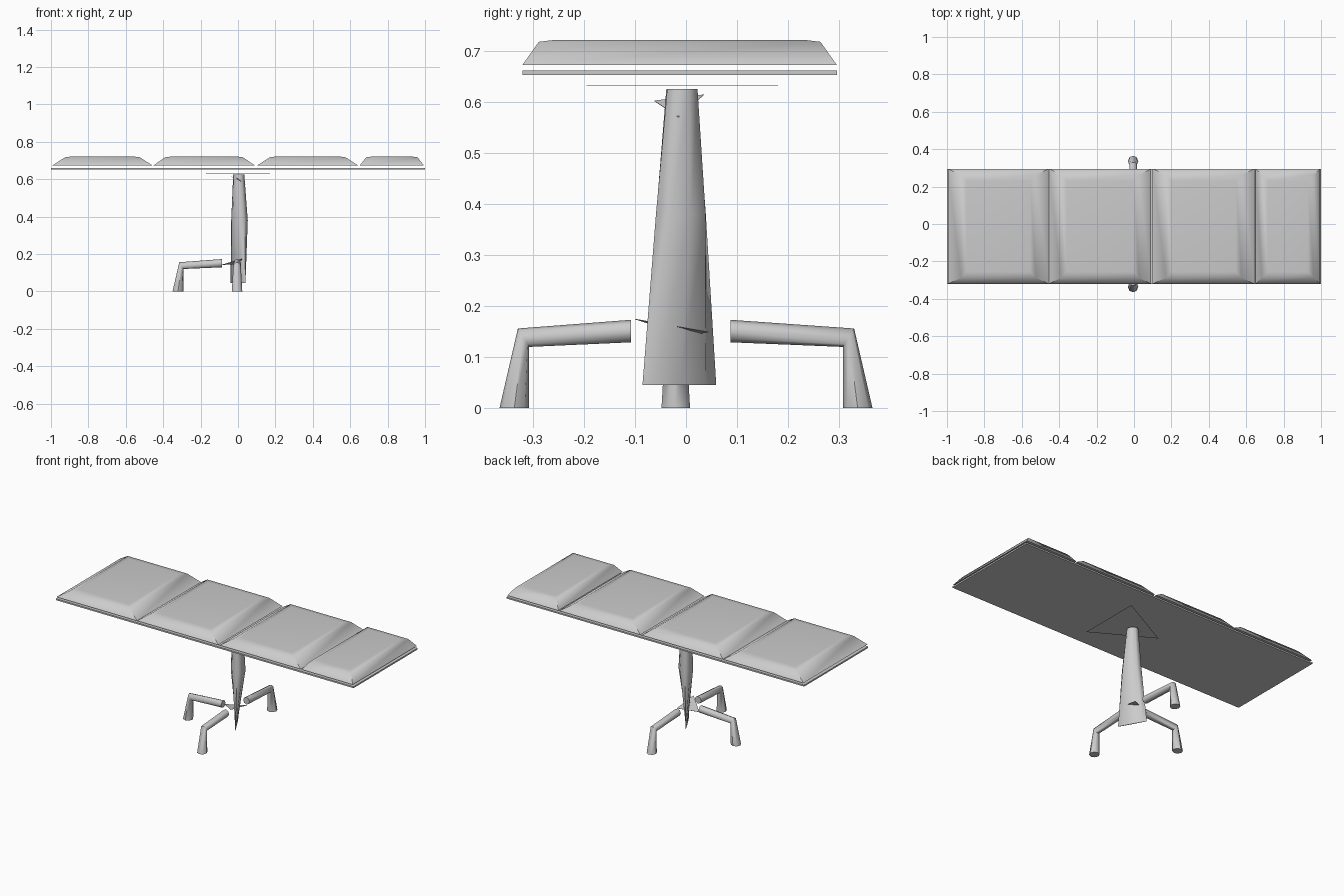
import bpy, math
from mathutils import Vector

if "Cube" in bpy.data.objects:
    bpy.data.objects.remove(bpy.data.objects["Cube"])

grey = bpy.data.materials.new("light grey")
grey.diffuse_color = (0.6, 0.6, 0.6, 1)
grey.use_nodes = True
grey.node_tree.nodes["Principled BSDF"].inputs["Base Color"].default_value = grey.diffuse_color


def make(name, verts, faces, smooth=None):
    me = bpy.data.meshes.new(name)
    me.from_pydata([tuple(v) for v in verts], [], faces)
    me.materials.append(grey)
    me.update()
    ob = bpy.data.objects.new(name, me)
    bpy.context.collection.objects.link(ob)
    if smooth:
        for o in bpy.context.selected_objects:
            o.select_set(False)
        ob.select_set(True)
        bpy.context.view_layer.objects.active = ob
        bpy.ops.object.shade_smooth_by_angle(angle=math.radians(smooth))
    return ob


def loft(name, rings, smooth=None):
    """Skin a list of equal rings and cap both ends."""
    n = len(rings[0])
    verts = [v for r in rings for v in r]
    faces = [tuple(reversed(range(n)))]
    for k in range(len(rings) - 1):
        for i in range(n):
            j = (i + 1) % n
            faces.append((k * n + i, k * n + j, (k + 1) * n + j, (k + 1) * n + i))
    faces.append(tuple(range((len(rings) - 1) * n, len(rings) * n)))
    return make(name, verts, faces, smooth)


def ellipse(c, u, v, n):
    c, u, v = Vector(c), Vector(u), Vector(v)
    return [c + u * math.cos(2 * math.pi * i / n) + v * math.sin(2 * math.pi * i / n)
            for i in range(n)]


def rect(x0, x1, y0, y1, z):
    return [(x0, y0, z), (x1, y0, z), (x1, y1, z), (x0, y1, z)]


# thin board under the cushions
Y0, Y1 = -0.32, 0.295
loft("board", [rect(-1, 1, Y0, Y1, 0.652), rect(-1, 1, Y0, Y1, 0.661)])

# four padded cushions with sloping sides
for i, (x0, x1, s) in enumerate([(-0.995, -0.455, 0.07), (-0.455, 0.092, 0.065),
                                 (0.1, 0.645, 0.07), (0.65, 0.995, 0.035)]):
    loft(f"cushion_{i + 1}", [
        rect(x0, x1, Y0, Y1, 0.672),
        rect(x0 + s, x1 - s, Y0 + 0.032, Y1 - 0.032, 0.717),
        rect(x0 + s + 0.03, x1 - s - 0.03, Y0 + 0.065, Y1 - 0.065, 0.721)], 60)

# tapering column, round at the top and pinched to a blade at the bottom
u, v = Vector((0.48, -0.87, 0)), Vector((0.87, 0.48, 0))
loft("column", [ellipse(c, u * a, v * b, 8) for c, a, b in [
    ((0, -0.013, 0.045), 0.083, 0.002),
    ((0.008, -0.01, 0.38), 0.056, 0.041),
    ((0.004, -0.008, 0.625), 0.033, 0.03)]], 60)

# thin triangular plates: top mount, upper collar and lower collar
for name, pts in [
        ("mount_plate", [(0.17, 0.18, 0.632), (-0.17, 0, 0.632), (0.17, -0.195, 0.632)]),
        ("upper_collar", [(0, -0.062, 0.602), (0.04, -0.015, 0.57), (-0.035, 0.035, 0.614)]),
        ("lower_collar", [(0.02, -0.1, 0.175), (0.03, 0.045, 0.15), (-0.09, 0, 0.142)])]:
    low = [Vector(p) - Vector((0, 0, 0.001)) for p in pts]
    loft(name, [low, pts])

# three bent legs, each swept outward and down to a flared foot
for name, ang, start, base in [("back_leg", 90, 0.087, (-0.005, 0)),
                               ("front_leg", 270, 0.108, (-0.005, 0)),
                               ("left_leg", 180, 0.1, (0.015, -0.02))]:
    a = math.radians(ang)
    out = Vector((math.cos(a), math.sin(a), 0))
    side = Vector((-out.y, out.x, 0))
    up = Vector((0, 0, 1))
    o = Vector((*base, 0))
    loft(name, [
        ellipse(o + out * start + up * 0.151, up * 0.022, -side * 0.021, 8),
        ellipse(o + out * 0.318 + up * 0.138, up * 0.018 + out * 0.011, -side * 0.02, 8),
        ellipse(o + out * 0.336, out * 0.029, -side * 0.028, 8)], 50)
